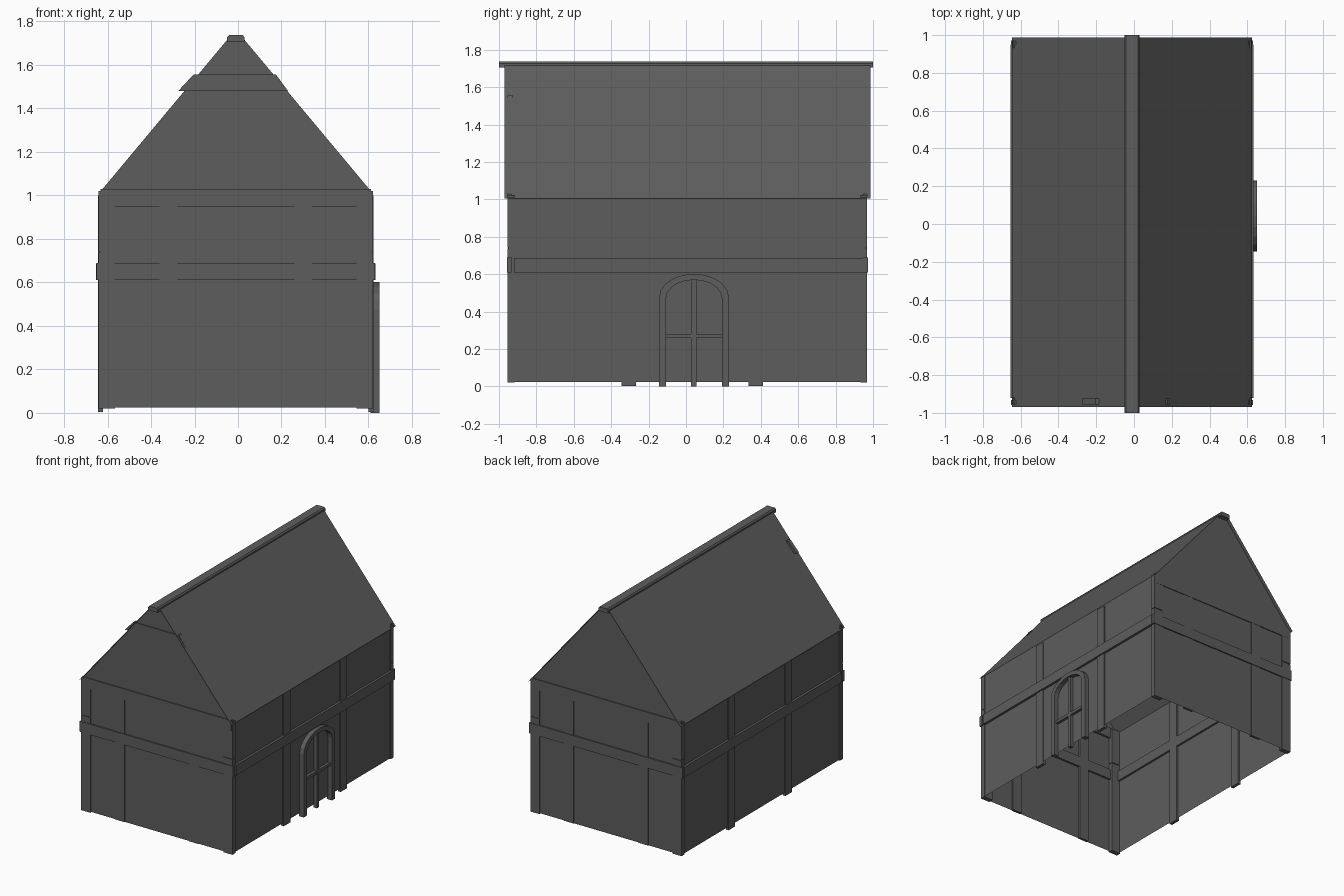
import bpy, bmesh, math

if "Cube" in bpy.data.objects:
    bpy.data.objects.remove(bpy.data.objects["Cube"])

mat = bpy.data.materials.new("dark_grey")
mat.diffuse_color = (0.11, 0.11, 0.11, 1)
mat.use_nodes = True
mat.node_tree.nodes["Principled BSDF"].inputs["Base Color"].default_value = mat.diffuse_color
CX, CY = -0.01, 0.007      # centre of the house body
WX, WY = 0.625, 0.955      # half width and half depth of the walls


def finish(name, bm, outward=True):
    if outward:
        bmesh.ops.recalc_face_normals(bm, faces=bm.faces)
    me = bpy.data.meshes.new(name)
    bm.to_mesh(me)
    bm.free()
    me.materials.append(mat)
    ob = bpy.data.objects.new(name, me)
    bpy.context.collection.objects.link(ob)
    return ob


def sheets(name, polys):
    bm = bmesh.new()
    for p in polys:
        bm.faces.new([bm.verts.new(v) for v in p])
    return finish(name, bm, False)


def prism(name, pts, a, b):
    """Closed profile of 3D points from function pts(t), spanned from t=a to t=b."""
    bm = bmesh.new()
    lo = [bm.verts.new(v) for v in pts(a)]
    hi = [bm.verts.new(v) for v in pts(b)]
    n = len(lo)
    bm.faces.new(lo)
    bm.faces.new(hi)
    for i in range(n):
        bm.faces.new((lo[i], lo[(i + 1) % n], hi[(i + 1) % n], hi[i]))
    return finish(name, bm)


def box(name, x0, x1, y0, y1, z0, z1):
    return prism(name, lambda z: [(x0, y0, z), (x1, y0, z), (x1, y1, z), (x0, y1, z)], z0, z1)


# walls: open at the bottom, gable ends reach up under the roof
xl, xr, yf, yb = CX - WX, CX + WX, CY - WY, CY + WY
zb = 0.025
sheets("walls", [
    [(xr, yf, zb), (xr, yb, zb), (xr, yb, 1.015), (xr, yf, 1.015)],
    [(xl, yb, zb), (xl, yf, zb), (xl, yf, 1.015), (xl, yb, 1.015)],
    [(xl, yf, zb), (xr, yf, zb), (xr, yf, 1.015), (CX + 0.04, yf, 1.715),
     (CX - 0.04, yf, 1.715), (xl, yf, 1.015)],
    [(xr, yb, zb), (xl, yb, zb), (xl, yb, 1.015), (CX - 0.04, yb, 1.715),
     (CX + 0.04, yb, 1.715), (xr, yb, 1.015)],
])

# roof slopes
r0, r1 = -0.97, 0.987
for side, s in (("left", -1), ("right", 1)):
    p = [(CX + s * 0.636, r0, 1.005), (CX + s * 0.636, r1, 1.005),
         (CX + s * 0.036, r1, 1.722), (CX + s * 0.036, r0, 1.722)]
    sheets("roof_" + side, [p if s > 0 else p[::-1]])

# ridge beam in three lengths, top edges chamfered
for i, (a, b) in enumerate(((-1, -0.28), (-0.28, 0.44), (0.44, 1))):
    prism("ridge_beam_%d" % i, lambda y: [
        (CX - 0.04, y, 1.705), (CX + 0.04, y, 1.705), (CX + 0.04, y, 1.727),
        (CX + 0.032, y, 1.737), (CX - 0.032, y, 1.737), (CX - 0.04, y, 1.727)], a, b)

# slanted-end plank across the front gable, poking out on the left
prism("gable_plank", lambda y: [(-0.275, y, 1.48), (0.23, y, 1.48),
                                (0.175, y, 1.555), (-0.205, y, 1.555)], -0.955, -0.925)

# timber frame on the front and back walls
for end, s in (("front", -1), ("back", 1)):
    def yspan(out, inn=0.015):
        a, b = CY + s * (WY - inn), CY + s * (WY + out)
        return min(a, b), max(a, b)
    for x0, tag in ((-0.36, "left"), (0.26, "right")):
        box(end + "_lower_post_" + tag, x0, x0 + 0.08, *yspan(0.005), 0.025, 0.61)
        box(end + "_upper_post_" + tag, x0, x0 + 0.08, *yspan(0.005), 0.69, 0.95)
    for i, t in ((0, -1), (1, 1)):
        m0, m1 = sorted((CX, CX + t * 0.64))
        box(end + "_middle_beam_%d" % i, m0, m1, *yspan(0.01), 0.61, 0.69)
        m0, m1 = sorted((CX, CX + t * 0.622))
        box(end + "_top_beam_%d" % i, m0, m1, *yspan(0.007), 0.95, 1.03)
        # corner posts in two stacked lengths
        c0, c1 = sorted((CX + t * 0.555, CX + t * 0.631))
        box(end + "_corner_lower_%d" % i, c0, c1, *yspan(0.006, 0.03), 0.02, 0.738)
        box(end + "_corner_upper_%d" % i, c0, c1, *yspan(0.006, 0.03), 0.743, 1.02)

# timber frame on the side walls
for side, s in (("left", -1), ("right", 1)):
    def xspan(out, inn=0.015):
        a, b = CX + s * (WX - inn), CX + s * (WX + out)
        return min(a, b), max(a, b)
    for i, y0 in enumerate((-0.345, 0.333)):
        box("%s_side_post_%d" % (side, i), *xspan(0.008), y0, y0 + 0.078, 0.003, 1.0)
    for i, (a, b) in enumerate(((-0.92, -0.203), (-0.203, 0.515), (0.515, 0.95))):
        box("%s_side_beam_%d" % (side, i), *xspan(0.018), a, b, 0.61, 0.688)


# arched door frame on the right side
def arch(hw, spring, top, n=10):
    pts = [(0.0425 - hw, 0)]
    for k in range(n + 1):
        t = math.pi * (1 - k / n)
        pts.append((0.0425 + hw * math.cos(t), spring + (top - spring) * math.sin(t)))
    return pts + [(0.0425 + hw, 0)]


outer, inner = arch(0.187, 0.475, 0.602), arch(0.15, 0.47, 0.57)
bm = bmesh.new()
rows = [[bm.verts.new((x, y, z)) for y, z in prof]
        for x, prof in ((0.61, outer), (0.65, outer), (0.65, inner), (0.61, inner))]
for j in range(4):
    a, b = rows[j], rows[(j + 1) % 4]
    for i in range(len(a) - 1):
        bm.faces.new((a[i], a[i + 1], b[i + 1], b[i]))
for i in (0, -1):
    bm.faces.new([r[i] for r in rows])
finish("door_frame", bm)
box("door_mullion", 0.61, 0.638, 0.028, 0.056, 0.0, 0.575)
box("door_crossbar", 0.61, 0.636, -0.11, 0.195, 0.258, 0.28)
